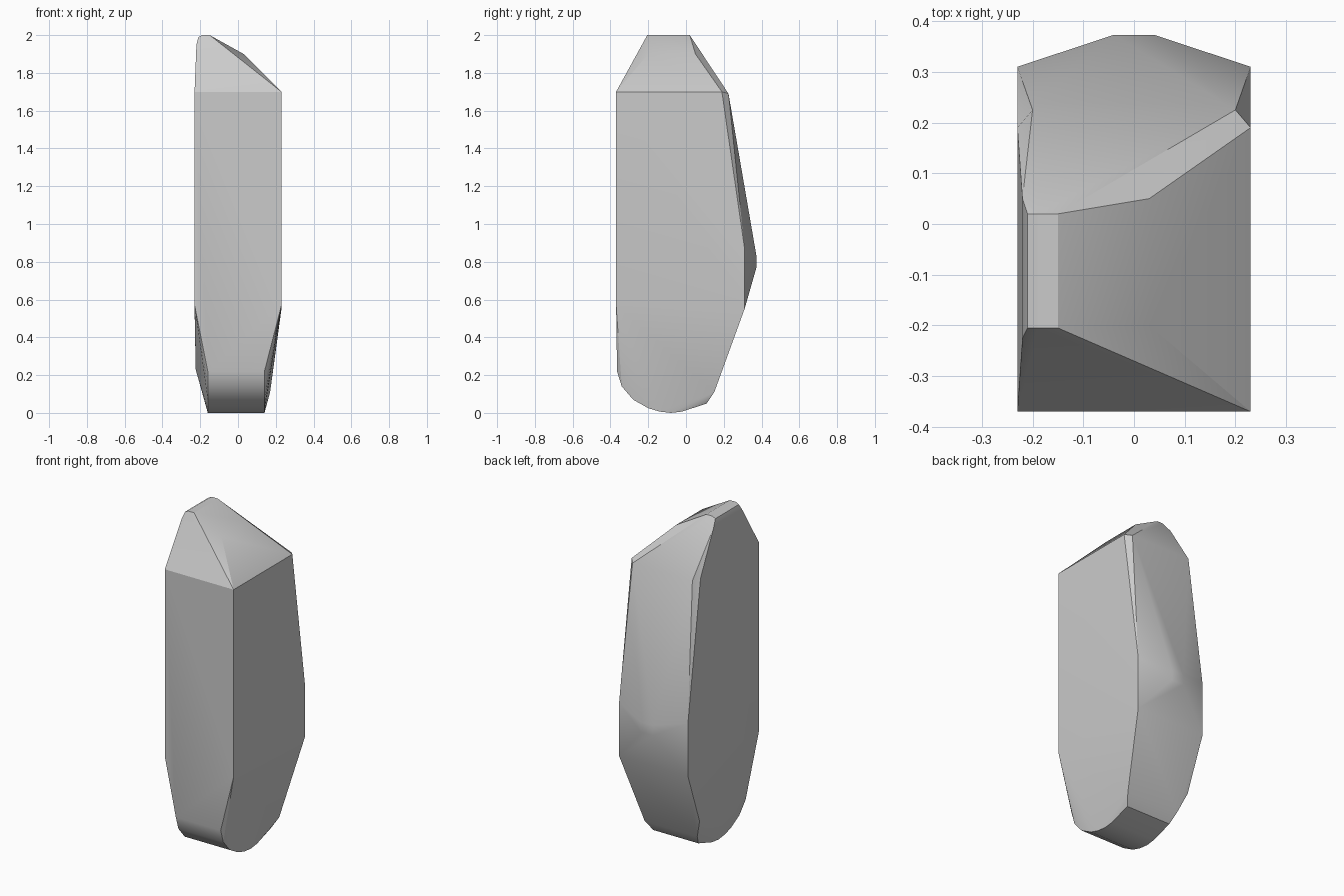
import bpy
import bmesh
import math

cube = bpy.data.objects.get("Cube")
if cube:
    bpy.data.objects.remove(cube, do_unlink=True)

stone = bpy.data.materials.new("plain grey")
stone.use_nodes = True
grey = (0.6, 0.6, 0.6, 1.0)
stone.diffuse_color = grey
stone.node_tree.nodes["Principled BSDF"].inputs["Base Color"].default_value = grey

W = 0.23        # half width
FRONT = -0.37   # plane of the flat front

points = []


def mirrored(x, y, z):
    points.extend([(x, y, z), (-x, y, z)])


def across(x0, x1, profile):
    for y, z in profile:
        points.extend([(x0, y, z), (x1, y, z)])


# Main body: flat front, sides and bulging back
for y, z in [(FRONT, 1.7), (FRONT, 0.57), (0.19, 1.7), (0.31, 0.87), (0.31, 0.55)]:
    mirrored(W, y, z)
mirrored(0.2, 0.225, 1.69)
mirrored(0.04, 0.373, 0.83)
mirrored(0.04, 0.373, 0.77)

# Rounded foot, narrower than the body
foot = [(-0.365, 0.22), (-0.34, 0.14), (-0.28, 0.07), (-0.2, 0.025),
        (-0.14, 0.007), (-0.08, 0.0), (-0.02, 0.007), (0.11, 0.05)]
across(-0.16, 0.14, foot)
across(-0.18, 0.17, [(0.15, 0.11)])
points.append((-0.224, 0.19, 0.23))

# Slanted cap rising to a softened ridge on one side
for y in (-0.205, 0.02):
    points.extend([(-0.21, y, 1.99), (-0.19, y, 2.0), (-0.15, y, 2.0)])
for y in (-0.225, 0.05):
    points.append((-0.22, y, 1.95))
for y in (-0.2, 0.05):
    points.append((0.03, y, 1.9))

# Wrap the skin around the points
bm = bmesh.new()
for p in points:
    bm.verts.new(p)
hull = bmesh.ops.convex_hull(bm, input=bm.verts)
loose = [v for v in bm.verts if not v.link_faces]
bmesh.ops.delete(bm, geom=loose, context="VERTS")
bmesh.ops.dissolve_limit(bm, angle_limit=math.radians(1), verts=bm.verts, edges=bm.edges)
bmesh.ops.recalc_face_normals(bm, faces=bm.faces)
mesh = bpy.data.meshes.new("standing_stone")
bm.to_mesh(mesh)
bm.free()
mesh.materials.append(stone)

body = bpy.data.objects.new("standing_stone", mesh)
bpy.context.collection.objects.link(body)
bpy.ops.object.select_all(action="DESELECT")
body.select_set(True)
bpy.context.view_layer.objects.active = body
bpy.ops.object.shade_smooth_by_angle(angle=math.radians(25))
